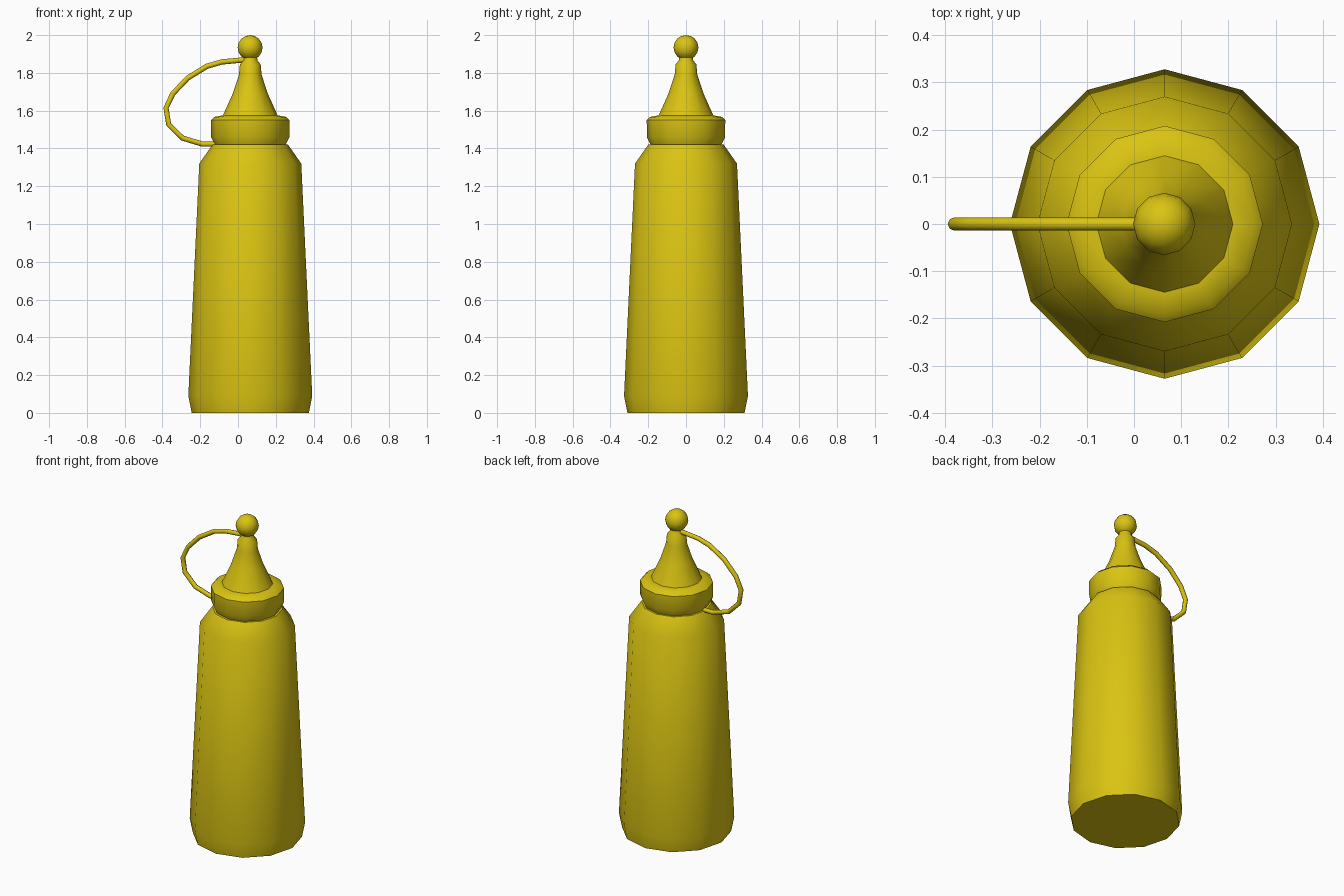
import bpy, bmesh, math

if "Cube" in bpy.data.objects:
    bpy.data.objects.remove(bpy.data.objects["Cube"])

CX = 0.065   # bottle axis, shifted by the strap on the left
SIDES = 12

mat = bpy.data.materials.new("mustard_yellow")
mat.diffuse_color = (0.70, 0.55, 0.006, 1)
mat.use_nodes = True
mat.node_tree.nodes["Principled BSDF"].inputs["Base Color"].default_value = mat.diffuse_color


def finish(ob, angle=42):
    ob.data.materials.append(mat)
    bpy.ops.object.select_all(action='DESELECT')
    ob.select_set(True)
    bpy.context.view_layer.objects.active = ob
    bpy.ops.object.shade_smooth_by_angle(angle=math.radians(angle))


def lathe(name, profile):
    """Closed solid from (radius, z) rings, listed bottom to top."""
    bm = bmesh.new()
    rings = []
    for r, z in profile:
        rings.append([bm.verts.new((CX + r * math.cos(2 * math.pi * i / SIDES),
                                    r * math.sin(2 * math.pi * i / SIDES), z))
                      for i in range(SIDES)])
    for a, b in zip(rings, rings[1:]):
        for i in range(SIDES):
            j = (i + 1) % SIDES
            bm.faces.new((a[i], a[j], b[j], b[i]))
    bm.faces.new(rings[0][::-1])
    bm.faces.new(rings[-1])
    me = bpy.data.meshes.new(name)
    bm.to_mesh(me)
    bm.free()
    ob = bpy.data.objects.new(name, me)
    bpy.context.collection.objects.link(ob)
    finish(ob)


# tapered bottle body with sloped shoulder
lathe("bottle_body", [(0.31, 0), (0.328, 0.09), (0.27, 1.32), (0.20, 1.42)])
# screw collar
lathe("collar", [(0.185, 1.415), (0.207, 1.46), (0.208, 1.55), (0.19, 1.567), (0.147, 1.575)])
# concave nozzle with rounded lip
lathe("nozzle", [(0.147, 1.57), (0.093, 1.69), (0.060, 1.79), (0.055, 1.845), (0.038, 1.866), (0.036, 1.885)])

# round stopper
bpy.ops.mesh.primitive_uv_sphere_add(segments=12, ring_count=8, radius=0.066,
                                     location=(CX - 0.001, 0, 1.934))
stopper = bpy.context.object
stopper.name = "stopper_ball"
finish(stopper, 60)

# looped strap from the stopper down to the neck
path = [(0.06, 1.870), (0.0, 1.866), (-0.085, 1.858), (-0.165, 1.835), (-0.267, 1.772), (-0.345, 1.690),
        (-0.381, 1.614), (-0.367, 1.527), (-0.294, 1.455), (-0.188, 1.423), (-0.10, 1.423)]
curve = bpy.data.curves.new("strap", 'CURVE')
curve.dimensions = '3D'
curve.bevel_depth = 0.014
curve.bevel_resolution = 2
curve.use_fill_caps = True
spline = curve.splines.new('POLY')
spline.points.add(len(path) - 1)
for p, (x, z) in zip(spline.points, path):
    p.co = (x, 0, z, 1)
strap = bpy.data.objects.new("strap", curve)
bpy.context.collection.objects.link(strap)
bpy.ops.object.select_all(action='DESELECT')
strap.select_set(True)
bpy.context.view_layer.objects.active = strap
bpy.ops.object.convert(target='MESH')
finish(bpy.context.object, 60)
